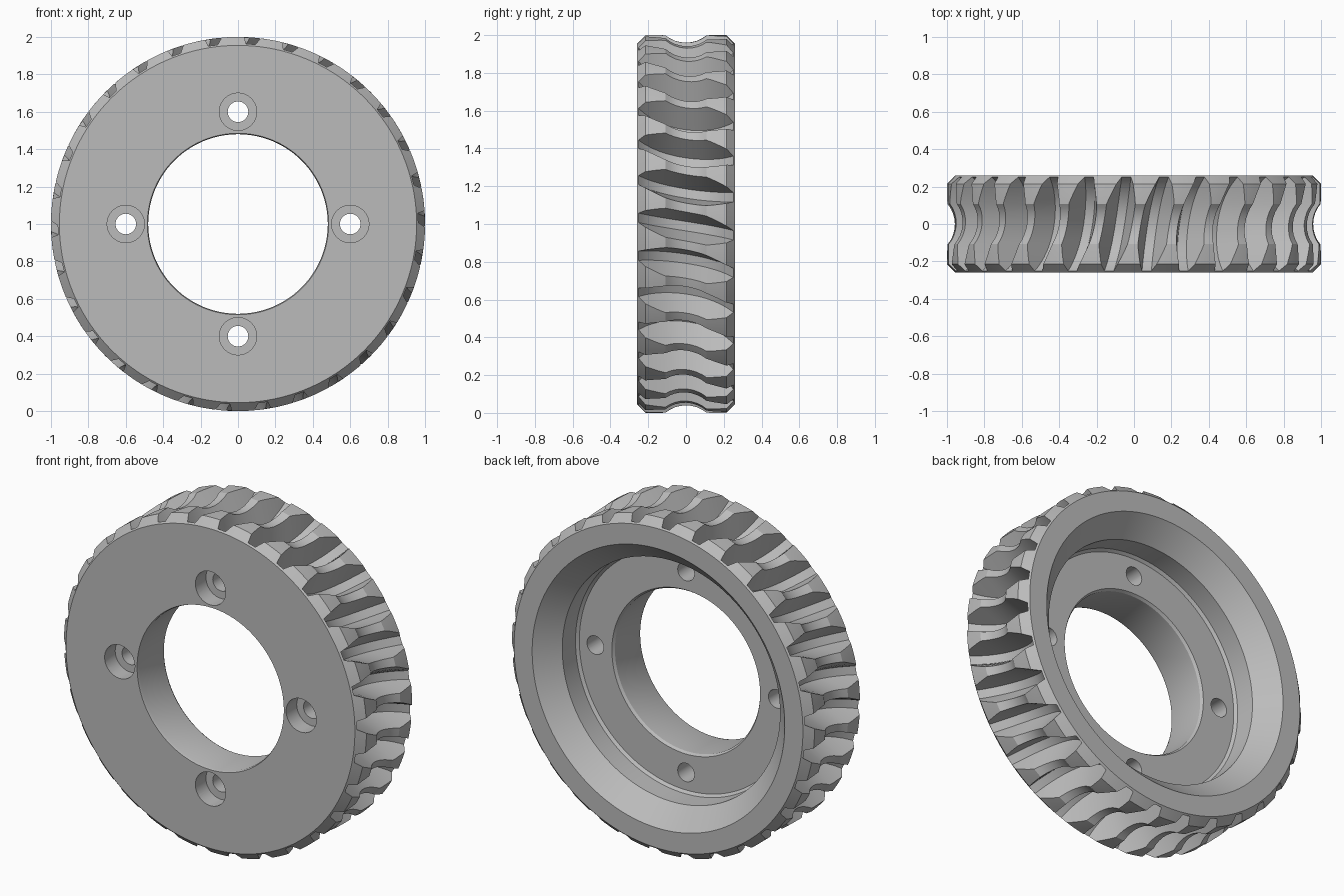
import bpy, bmesh
from math import sin, cos, radians, sqrt, pi
from mathutils import Matrix

cube = bpy.data.objects.get("Cube")
if cube:
    bpy.data.objects.remove(cube)

TEETH = 30
WORM_AXIS = 1.13      # distance of the mating worm from the wheel axis
WORM_ROOT = 0.17      # radius that shapes the throat
WORM_TIP = 0.30       # radius that shapes the groove floors
HALF_WIDTH = 0.26
CHAMFER = 0.045
LAND_STEPS = 4

steel = bpy.data.materials.new("grey_steel")
steel.use_nodes = True
GREY = (0.5, 0.5, 0.5, 1)
steel.diffuse_color = GREY
bsdf = steel.node_tree.nodes["Principled BSDF"]
bsdf.inputs["Base Color"].default_value = GREY
bsdf.inputs["Roughness"].default_value = 0.6


def rim_radius(y):
    """Outer surface: cylinder with a concave throat and edge chamfers."""
    r = min(1.0, 1.0 - (abs(y) - HALF_WIDTH + CHAMFER))
    if abs(y) < WORM_ROOT:
        r = min(r, WORM_AXIS - sqrt(WORM_ROOT ** 2 - y * y))
    return r


def toothed_ring(y):
    """Polar points round the rim, with one trapezoid groove per tooth."""
    top = rim_radius(y)
    floor = min(top, WORM_AXIS - sqrt(WORM_TIP ** 2 - y * y))
    depth = max(0.0, WORM_TIP - sqrt(y * y + (WORM_AXIS - top) ** 2))
    half_floor = 0.025 / floor
    half_top = (0.025 + 0.4 * depth) / top
    pitch = 2 * pi / TEETH
    points = []
    for i in range(TEETH):
        mid = i * pitch + radians(-0.8 - 11 * y)
        points += [(top, mid - half_top), (floor, mid - half_floor),
                   (floor, mid + half_floor)]
        land = pitch - 2 * half_top
        points += [(top, mid + half_top + land * k / LAND_STEPS)
                   for k in range(LAND_STEPS)]
    return points


def add_ring(bm, points, y):
    return [bm.verts.new((r * cos(a), y, 1 + r * sin(a))) for r, a in points]


# Toothed rim, then the dished back, web and bore, as one closed loop of rings
bm = bmesh.new()
half = [0.03, 0.06, 0.085, 0.108, 0.14, 0.18, 0.215, 0.235, 0.251, HALF_WIDTH]
stations = [-y for y in reversed(half)] + [0] + half
rings = [add_ring(bm, toothed_ring(y), y) for y in stations]

back_profile = [(0.835, 0.26), (0.72, 0.14), (0.72, 0.015), (0.705, 0.0),
                (0.49, 0.0), (0.48, -0.015), (0.48, -0.245), (0.485, -0.26)]
count = len(rings[0])
for r, y in back_profile:
    circle = [(r, 2 * pi * k / count - 0.05) for k in range(count)]
    rings.append(add_ring(bm, circle, y))

for a, b in zip(rings, rings[1:] + rings[:1]):
    for k in range(count):
        n = (k + 1) % count
        bm.faces.new((a[k], a[n], b[n], b[k]))
bmesh.ops.remove_doubles(bm, verts=bm.verts, dist=0.0005)
bmesh.ops.recalc_face_normals(bm, faces=bm.faces)
mesh = bpy.data.meshes.new("worm_wheel")
bm.to_mesh(mesh)
bm.free()
mesh.materials.append(steel)
wheel = bpy.data.objects.new("worm_wheel", mesh)
bpy.context.collection.objects.link(wheel)


# Four counterbored bolt holes
def drill(name, radius, y_from, y_to):
    cutter_bm = bmesh.new()
    for i in range(4):
        a = i * pi / 2
        place = (Matrix.Translation((0.6 * cos(a), (y_from + y_to) / 2,
                                     1 + 0.6 * sin(a)))
                 @ Matrix.Rotation(pi / 2, 4, "X"))
        bmesh.ops.create_cone(cutter_bm, cap_ends=True, segments=40,
                              radius1=radius, radius2=radius,
                              depth=y_to - y_from, matrix=place)
    data = bpy.data.meshes.new(name)
    cutter_bm.to_mesh(data)
    cutter_bm.free()
    data.materials.append(steel)
    cutter = bpy.data.objects.new(name, data)
    bpy.context.collection.objects.link(cutter)
    cutter.hide_render = True
    mod = wheel.modifiers.new(name, "BOOLEAN")
    mod.operation = "DIFFERENCE"
    mod.solver = "EXACT"
    mod.object = cutter
    bpy.context.view_layer.objects.active = wheel
    bpy.ops.object.modifier_apply(modifier=name)
    bpy.data.objects.remove(cutter)


bpy.ops.object.select_all(action="DESELECT")
wheel.select_set(True)
drill("bolt_hole_cutter", 0.055, -0.4, 0.1)
drill("counterbore_cutter", 0.1, -0.4, -0.16)

wheel.select_set(True)
bpy.context.view_layer.objects.active = wheel
bpy.ops.object.shade_smooth_by_angle(angle=radians(25))
